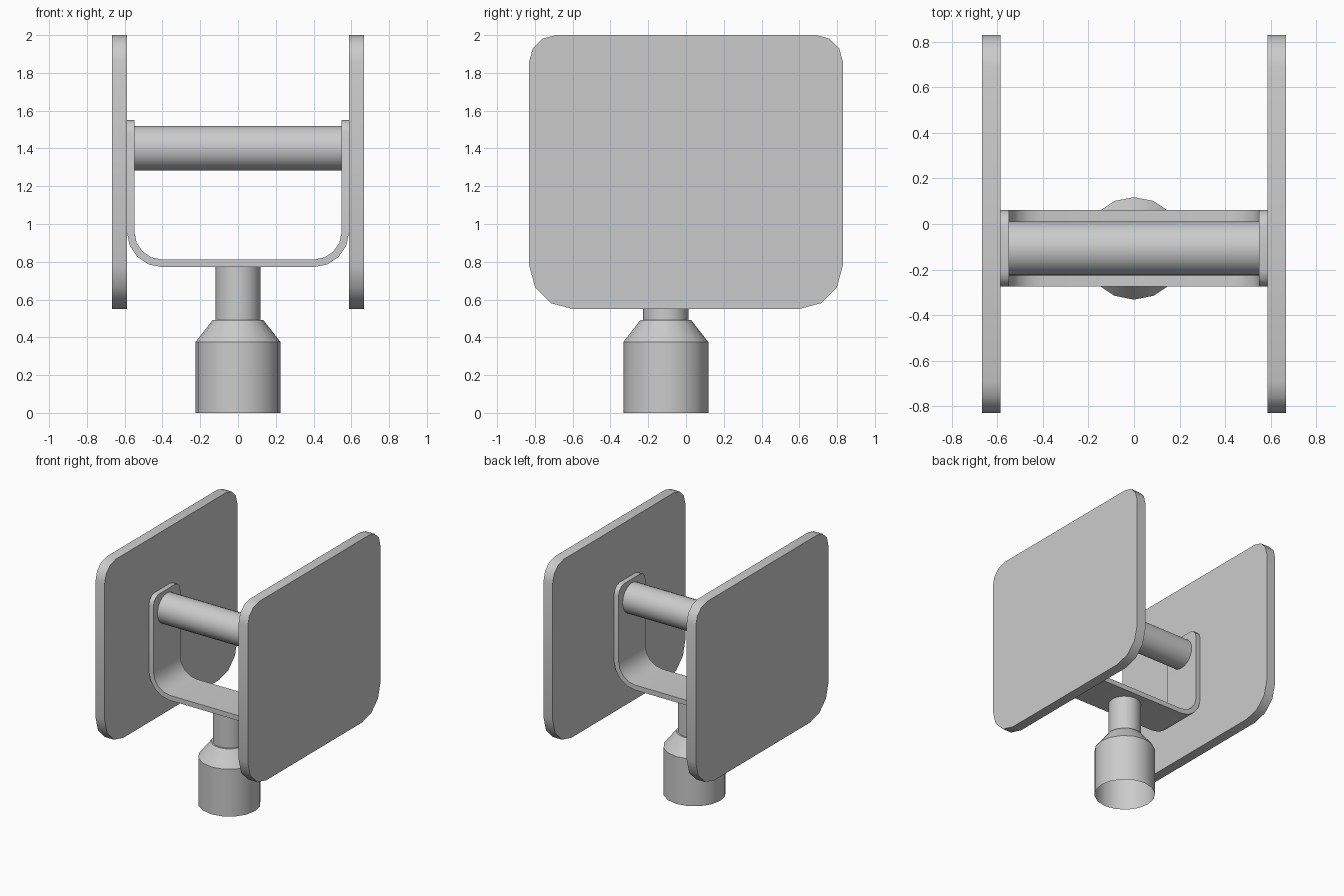
import bpy, bmesh
from math import sin, cos, pi, radians
from mathutils import Vector, Matrix

if "Cube" in bpy.data.objects:
    bpy.data.objects.remove(bpy.data.objects["Cube"])

CY = -0.107  # depth of the bracket, roller and socket axis


def finish(bm, name, angle=35):
    bmesh.ops.recalc_face_normals(bm, faces=bm.faces)
    me = bpy.data.meshes.new(name)
    bm.to_mesh(me)
    bm.free()
    ob = bpy.data.objects.new(name, me)
    bpy.context.collection.objects.link(ob)
    bpy.ops.object.select_all(action='DESELECT')
    ob.select_set(True)
    bpy.context.view_layer.objects.active = ob
    bpy.ops.object.shade_smooth_by_angle(angle=radians(angle))
    return ob


def arc(cx, cz, r, a0, a1, n):
    return [(cx + r * cos(radians(a0 + (a1 - a0) * i / n)),
             cz + r * sin(radians(a0 + (a1 - a0) * i / n))) for i in range(n + 1)]


def extrude(bm, points, vec):
    face = bm.faces.new([bm.verts.new(p) for p in points])
    res = bmesh.ops.extrude_face_region(bm, geom=[face], use_keep_orig=True)
    verts = [g for g in res['geom'] if isinstance(g, bmesh.types.BMVert)]
    bmesh.ops.translate(bm, verts=verts, vec=vec)


def lathe(name, profile, sides, axis=Matrix(), caps=False):
    bm = bmesh.new()
    rings = [[bm.verts.new(axis @ Vector((r * cos(2 * pi * i / sides), r * sin(2 * pi * i / sides), z)))
              for i in range(sides)] for r, z in profile]
    for a, b in zip(rings, rings[1:]):
        for i in range(sides):
            j = (i + 1) % sides
            bm.faces.new((a[i], a[j], b[j], b[i]))
    if caps:
        bm.faces.new(rings[0])
        bm.faces.new(rings[-1])
    return finish(bm, name)


# side plates, tighter corners on top than at the bottom
outline = (arc(0.69, 1.86, 0.14, 0, 90, 3) + arc(-0.69, 1.86, 0.14, 90, 180, 3)
           + arc(-0.60, 0.78, 0.23, 180, 270, 3) + arc(0.60, 0.78, 0.23, 270, 360, 3))
for side, x in (("left", -0.667), ("right", 0.587)):
    bm = bmesh.new()
    extrude(bm, [(x, y, z) for y, z in outline], (0.08, 0, 0))
    finish(bm, side + "_plate")

# U bracket with rounded arm tips
top = 1.55
outer = ([(-0.588, top)] + arc(-0.403, 0.957, 0.185, 180, 270, 4)
         + arc(0.403, 0.957, 0.185, 270, 360, 4) + [(0.588, top)])
inner = ([(-0.548, top)] + arc(-0.403, 0.957, 0.145, 180, 270, 4)
         + arc(0.403, 0.957, 0.145, 270, 360, 4) + [(0.548, top)])
bm = bmesh.new()
extrude(bm, [(x, CY - 0.168, z) for x, z in outer + inner[::-1]], (0, 0.336, 0))
tips = [e for e in bm.edges if all(abs(v.co.z - top) < 1e-4 for v in e.verts)
        and abs(e.verts[0].co.y - e.verts[1].co.y) < 1e-4]
bmesh.ops.bevel(bm, geom=tips, offset=0.07, segments=3, profile=0.5, affect='EDGES')
finish(bm, "bracket")

# roller across the bracket
lathe("roller", [(0.118, -0.55), (0.118, 0.55)], 24,
      Matrix.Translation((0, CY, 1.402)) @ Matrix.Rotation(pi / 2, 4, 'Y'), caps=True)

# open-bottomed socket with a shoulder and neck
lathe("socket", [(0.225, 0), (0.225, 0.375), (0.133, 0.493), (0.12, 0.493), (0.12, 0.775)], 16,
      Matrix.Translation((0, CY, 0)))
